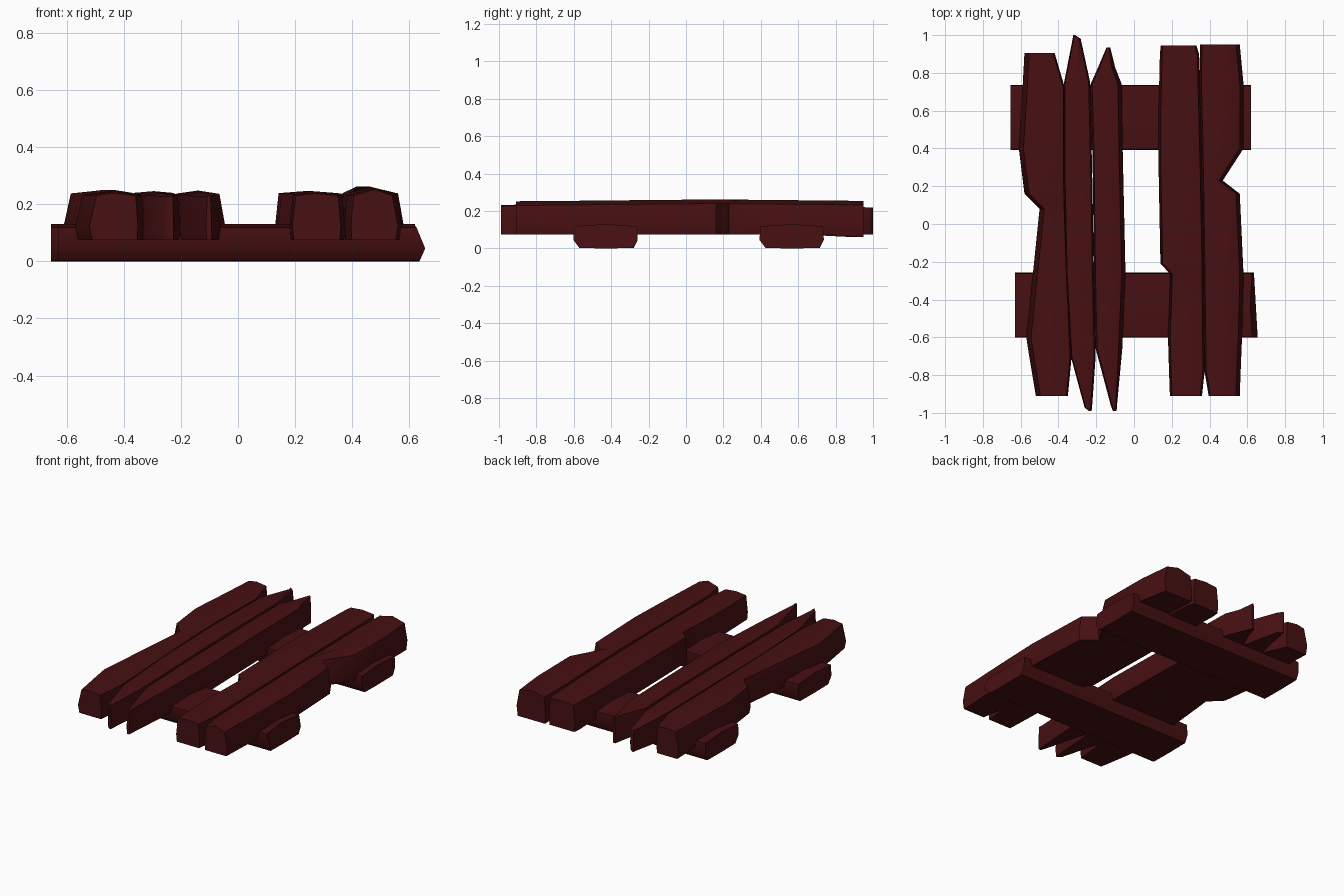
import bpy, bmesh, math

mat = bpy.data.materials.new("dark red wood")
mat.diffuse_color = (0.063, 0.005, 0.006, 1)


def loft(name, sections):
    """Skin a list of equal-sized point rings into a closed, part-smooth solid."""
    bm = bmesh.new()
    rings = [[bm.verts.new(p) for p in s] for s in sections]
    n = len(rings[0])
    for a, b in zip(rings, rings[1:]):
        for i in range(n):
            j = (i + 1) % n
            bm.faces.new((a[i], a[j], b[j], b[i]))
    bm.faces.new(rings[0])
    bm.faces.new(rings[-1])
    bmesh.ops.recalc_face_normals(bm, faces=bm.faces)
    me = bpy.data.meshes.new(name)
    bm.to_mesh(me)
    bm.free()
    me.materials.append(mat)
    ob = bpy.data.objects.new(name, me)
    bpy.context.collection.objects.link(ob)
    bpy.ops.object.select_all(action='DESELECT')
    bpy.context.view_layer.objects.active = ob
    ob.select_set(True)
    bpy.ops.object.shade_smooth_by_angle(angle=math.radians(48))


def plank(name, stations, z0=0.075, crown=0.01, out_l=0.02, out_r=0.02):
    """Stations are (y, left x, right x); the sides lean in towards the top."""
    secs = []
    for y, l, r in stations:
        w = r - l
        a, b = min(out_l, w * 0.2), min(out_r, w * 0.2)
        top = 0.236 + 0.01 * (1 - min(1, abs(y - 0.15)))
        if abs(y) > 0.95:
            top -= 0.02 if y > 0 else 0.004
        low = z0 - (0.015 if 0.85 < y < 0.96 else 0)
        secs.append([(l + a * 0.4, y, low), (l, y, 0.125), (l + a, y, top - 0.006),
                     ((l + r) / 2, y, top + crown * (w > 0.1)),
                     (r - b, y, top - 0.006), (r, y, 0.125), (r - b * 0.4, y, low)])
    loft(name, secs)


# Deck planks, listed from the front end to the back end
plank("left_outer_plank", [
    (-0.91, -0.52, -0.35), (-0.70, -0.555, -0.33), (-0.60, -0.57, -0.335),
    (-0.26, -0.535, -0.35), (0.08, -0.50, -0.362), (0.16, -0.58, -0.364),
    (0.40, -0.61, -0.366), (0.72, -0.59, -0.366), (0.905, -0.58, -0.42)],
    crown=0.004, out_l=0.025, out_r=0.008)
plank("left_pointed_plank", [
    (-0.99, -0.24, -0.225), (-0.97, -0.262, -0.222), (-0.70, -0.335, -0.203),
    (-0.26, -0.36, -0.212), (0.20, -0.37, -0.22), (0.75, -0.37, -0.232),
    (0.98, -0.325, -0.282), (1.0, -0.322, -0.312)], crown=0.0, out_l=0.006, out_r=0.008)
plank("left_inner_pointed_plank", [
    (-0.99, -0.112, -0.092), (-0.96, -0.123, -0.09), (-0.66, -0.203, -0.062),
    (-0.26, -0.212, -0.045), (0.40, -0.22, -0.06), (0.74, -0.23, -0.065),
    (0.83, -0.19, -0.10), (0.935, -0.145, -0.126)], crown=0.004, out_l=0.008)
plank("right_inner_plank", [
    (-0.91, 0.19, 0.36), (-0.77, 0.185, 0.375), (-0.60, 0.18, 0.373),
    (-0.265, 0.192, 0.37), (-0.21, 0.14, 0.37), (0.30, 0.13, 0.36),
    (0.60, 0.13, 0.352), (0.90, 0.137, 0.345), (0.945, 0.142, 0.33)],
    crown=0.002, out_l=0.012, out_r=0.01)
plank("right_outer_plank", [
    (-0.91, 0.395, 0.56), (-0.77, 0.372, 0.565), (-0.60, 0.37, 0.572),
    (-0.27, 0.366, 0.58), (0.16, 0.36, 0.56), (0.23, 0.358, 0.47),
    (0.40, 0.356, 0.58), (0.74, 0.347, 0.58), (0.95, 0.35, 0.56)],
    crown=0.016, out_l=0.01, out_r=0.02)

# Cross beams under the planks, with slightly slanted ends
for name, yc, ends in (
        ("front_cross_beam", -0.43, ((-0.63, -0.63), (-0.55, -0.55), (0.58, 0.58), (0.635, 0.625))),
        ("back_cross_beam", 0.565, ((-0.655, -0.655), (-0.59, -0.59), (0.58, 0.58), (0.62, 0.62)))):
    secs = []
    for low_x, top_x in ends:
        lean = 0.02 if name.startswith("front") and low_x > 0.6 else 0
        secs.append([(low_x, yc - 0.14, 0.002), (low_x + lean, yc - 0.172, 0.045),
                     (top_x, yc - 0.168, 0.118), (top_x - lean / 2, yc, 0.13),
                     (top_x, yc + 0.168, 0.118), (low_x, yc + 0.172, 0.045),
                     (low_x, yc + 0.15, 0.002), (low_x, yc, 0.0)])
    loft(name, secs)
